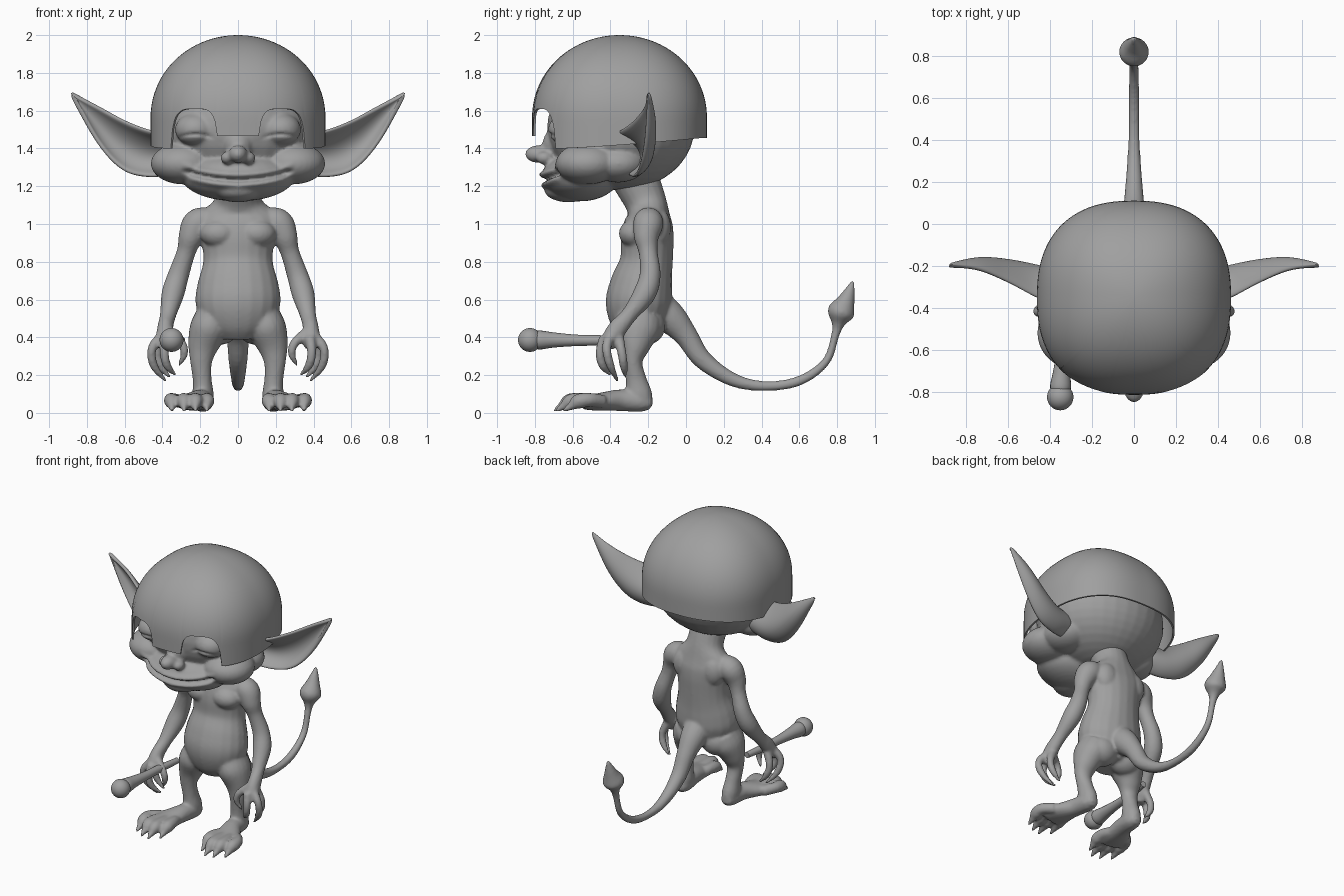
import bpy, bmesh, math
from mathutils import Vector, Matrix

cube = bpy.data.objects.get("Cube")
if cube:
    bpy.data.objects.remove(cube, do_unlink=True)

GREY = (.35, .35, .35, 1)
grey = bpy.data.materials.new("plain grey")
grey.use_nodes = True
grey.diffuse_color = GREY
grey.node_tree.nodes["Principled BSDF"].inputs["Base Color"].default_value = GREY


def smooth_path(points, steps):
    """Catmull-Rom interpolation through tuples of any length."""
    pts = [Vector(p) for p in points]
    pts = [pts[0] * 2 - pts[1]] + pts + [pts[-1] * 2 - pts[-2]]
    out = []
    for i in range(1, len(pts) - 2):
        a, b, c, d = pts[i - 1:i + 3]
        for k in range(steps):
            t = k / steps
            out.append((b * 2 + (c - a) * t + (a * 2 - b * 5 + c * 4 - d) * t ** 2
                        + (b * 3 - a - c * 3 + d) * t ** 3) / 2)
    return out + [pts[-2]]


def skin(bm, rows, closed):
    """Bridge consecutive rows of vertices with quads."""
    for low, high in zip(rows, rows[1:]):
        n = len(low)
        for j in range(n if closed else n - 1):
            k = (j + 1) % n
            bm.faces.new((low[j], low[k], high[k], high[j]))


def tube(bm, points, side=1, steps=5, sides=20):
    """Limb through (x, y, z, width radius, depth radius) stations."""
    full = [tuple(p) if len(p) == 5 else tuple(p) + (p[3],) for p in points]
    path = smooth_path(full, steps)
    centres = [Vector((p[0] * side, p[1], p[2])) for p in path]
    rows = []
    for i, (p, c) in enumerate(zip(path, centres)):
        t = (centres[min(i + 1, len(path) - 1)] - centres[max(i - 1, 0)]).normalized()
        across = (Vector((1, 0, 0)) - t * t.x).normalized()
        deep = t.cross(across)
        ring = []
        for j in range(sides):
            a = math.tau * j / sides
            ring.append(bm.verts.new(c + across * max(p[3], .003) * math.cos(a)
                                     + deep * max(p[4], .003) * math.sin(a)))
        rows.append(ring)
    skin(bm, rows, True)
    bm.faces.new(rows[0][::-1])
    bm.faces.new(rows[-1])


def blob(bm, centre, radii, side=1):
    place = Matrix.Translation((centre[0] * side, centre[1], centre[2]))
    bmesh.ops.create_uvsphere(bm, u_segments=32, v_segments=20, radius=1,
                              matrix=place @ Matrix.Diagonal((*radii, 1)))


def make(name, bm):
    bmesh.ops.recalc_face_normals(bm, faces=bm.faces)
    mesh = bpy.data.meshes.new(name)
    bm.to_mesh(mesh)
    bm.free()
    ob = bpy.data.objects.new(name, mesh)
    bpy.context.collection.objects.link(ob)
    return ob


def finish(ob, angle=50):
    """Bake the modifiers, then shade smooth and colour."""
    graph = bpy.context.evaluated_depsgraph_get()
    mesh = bpy.data.meshes.new_from_object(ob.evaluated_get(graph), depsgraph=graph)
    ob.modifiers.clear()
    ob.data = mesh
    mesh.materials.clear()
    mesh.materials.append(grey)
    mesh.shade_smooth()
    mesh.set_sharp_from_angle(angle=math.radians(angle))


def fuse(ob, voxel, rounds):
    remesh = ob.modifiers.new("fuse", 'REMESH')
    remesh.mode = 'VOXEL'
    remesh.voxel_size = voxel
    soften = ob.modifiers.new("soften", 'SMOOTH')
    soften.factor = .5
    soften.iterations = rounds
    finish(ob, 80)


# Body: torso, tail and mirrored limbs fused into one skin
bm = bmesh.new()
tube(bm, [(0, -.24, .40, .12, .10), (0, -.25, .48, .19, .15), (0, -.25, .58, .225, .175),
          (0, -.235, .68, .215, .165), (0, -.21, .8, .185, .14), (0, -.205, .92, .195, .14),
          (0, -.2, 1, .22, .13), (0, -.2, 1.06, .2, .11), (0, -.215, 1.12, .13, .11),
          (0, -.25, 1.2, .12, .12), (0, -.3, 1.3, .13, .13)])
tube(bm, [(0, -.18, .58, .1), (0, -.08, .5, .085), (0, 0, .41, .062), (0, .09, .28, .05),
          (0, .25, .175, .036), (0, .42, .142, .026), (0, .6, .17, .026),
          (0, .74, .27, .022), (0, .79, .41, .022), (0, .805, .47, .035),
          (0, .82, .53, .072), (0, .85, .6, .045), (0, .885, .7, .008)])
for s in (1, -1):
    # Chest, shoulder blade and seat
    blob(bm, (.1, -.27, .95), (.1, .085, .075), s)
    blob(bm, (.11, -.14, .98), (.08, .06, .1), s)
    blob(bm, (.1, -.21, .46), (.11, .1, .1), s)
    # Arm
    tube(bm, [(.15, -.2, 1.02, .07), (.215, -.2, 1, .08), (.25, -.21, .93, .066),
              (.275, -.2, .85, .05), (.315, -.19, .73, .056), (.345, -.22, .63, .06),
              (.37, -.3, .52, .043), (.385, -.36, .45, .042, .05),
              (.385, -.4, .39, .05, .045), (.385, -.41, .34, .03)], s)
    # Fingers and thumb, ending in claws
    tube(bm, [(.4, -.4, .41, .03), (.455, -.42, .34, .024), (.445, -.4, .25, .022),
              (.38, -.36, .165, .008)], s)
    tube(bm, [(.39, -.36, .41, .03), (.425, -.34, .32, .024), (.41, -.33, .25, .022),
              (.36, -.32, .185, .008)], s)
    tube(bm, [(.38, -.43, .4, .03), (.39, -.455, .32, .024), (.375, -.44, .25, .022),
              (.33, -.4, .2, .008)], s)
    tube(bm, [(.37, -.39, .43, .03), (.3, -.42, .37, .024), (.285, -.42, .31, .02),
              (.315, -.4, .25, .008)], s)
    # Leg and foot
    tube(bm, [(.13, -.25, .5, .1, .12), (.16, -.26, .43, .1, .12), (.185, -.27, .35, .08, .08),
              (.195, -.28, .27, .058, .05), (.19, -.265, .18, .05, .055),
              (.185, -.25, .1, .056, .07), (.185, -.24, .03, .05, .065)], s)
    tube(bm, [(.185, -.185, .05, .035, .035), (.185, -.24, .06, .056, .055),
              (.2, -.35, .067, .062, .057), (.235, -.46, .058, .09, .047),
              (.25, -.54, .055, .1, .038)], s)
    for root, toe, reach in ((.18, .165, -.57), (.225, .225, -.62),
                             (.265, .285, -.61), (.3, .35, -.57)):
        tube(bm, [(root, -.44, .06, .036), (toe, reach + .06, .07, .036),
                  (toe, reach, .06, .04), (toe, reach - .04, .035, .022),
                  (toe, reach - .08, .01, .008)], s)
fuse(make("body", bm), .01, 4)

# Head: skull, muzzle, cheeks, nose and closed eyes
bm = bmesh.new()
blob(bm, (0, -.345, 1.51), (.43, .39, .33))
blob(bm, (0, -.56, 1.25), (.3, .205, .13))
blob(bm, (0, -.62, 1.18), (.13, .13, .065))
blob(bm, (0, -.68, 1.42), (.08, .08, .09))
blob(bm, (0, -.78, 1.37), (.05, .072, .047))
for s in (1, -1):
    blob(bm, (.29, -.52, 1.32), (.172, .17, .11), s)
    blob(bm, (.28, -.36, 1.32), (.15, .15, .1), s)
    blob(bm, (.055, -.75, 1.35), (.037, .045, .034), s)
    blob(bm, (.225, -.62, 1.5), (.108, .11, .088), s)
head = make("head", bm)
fuse(head, .011, 5)
# Mouth crease with lips, and eyelid creases
for v in head.data.vertices:
    x, y, z = abs(v.co.x), v.co.y, v.co.z
    if y < -.5 and v.normal.y < -.2:
        if x < .3:
            gap = z - (1.232 + .6 * x * x)
            fade = min(1, (.3 - x) / .06)
            v.co.y += fade * (.03 * math.exp(-(gap / .011) ** 2)
                              - .015 * math.exp(-((abs(gap) - .03) / .016) ** 2))
        lid = abs(x - .225)
        if lid < .1:
            gap = z - (1.475 - 2 * lid * lid)
            v.co.y += .014 * (1 - lid / .1) ** .5 * math.exp(-(gap / .009) ** 2)

# Ears: cupped leaves between an upper and a lower edge
upper = [(.36, -.39, 1.48), (.47, -.35, 1.495), (.6, -.28, 1.545), (.74, -.22, 1.62), (.885, -.2, 1.695)]
lower = [(.32, -.32, 1.27), (.47, -.28, 1.252), (.61, -.25, 1.29), (.74, -.22, 1.43), (.88, -.2, 1.685)]
for name, s in (("left_ear", 1), ("right_ear", -1)):
    bm = bmesh.new()
    top, low = smooth_path(upper, 5), smooth_path(lower, 5)
    rows = []
    for i, (u, l) in enumerate(zip(top, low)):
        t = i / (len(top) - 1)
        row = []
        for j in range(13):
            k = j / 12
            p = l.lerp(u, k)
            p.y += .115 * (1 - t * t) * (4 * k * (1 - k)) ** .8
            row.append(bm.verts.new((p.x * s, p.y, p.z)))
        rows.append(row)
    skin(bm, rows, False)
    ear = make(name, bm)
    thick = ear.modifiers.new("thickness", 'SOLIDIFY')
    thick.thickness = .024
    thick.offset = 0
    ear.modifiers.new("round", 'SUBSURF').levels = 1
    finish(ear, 80)


# Helmet: squarish dome with arched eye openings
def rim(x, y):
    a = abs(x)
    if y > -.5 or a > .348:
        return 1.4 + .055 * max(0, min(1, (y + .67) / .75)) ** 1.3
    d = (a - .23) / .12
    arch = 1.45 + .16 * math.sqrt(1 - d ** 4) if abs(d) < 1 else 0
    return max(1.465 if a < .2 else 1.4, arch)


bm = bmesh.new()
columns, levels, power = 240, 26, 2.4
rows = [[] for _ in range(levels + 1)]
for c in range(columns):
    a = math.tau * c / columns
    sx, cy = math.sin(a), -math.cos(a)
    reach = .463 * (abs(sx) ** power + abs(cy) ** power) ** (-1 / power)
    edge = rim(sx * reach, cy * reach - .352)
    for r in range(levels + 1):
        z = edge + (2 - edge) * math.sin(math.pi / 2 * r / levels)
        rise = max(0, (z - 1.56) / .44)
        w = reach * math.sqrt(max(0, 1 - rise ** 2.05))
        rows[r].append(bm.verts.new((sx * w, cy * w - .352, z)))
skin(bm, rows, True)
bmesh.ops.remove_doubles(bm, verts=bm.verts, dist=.0005)
helmet = make("helmet", bm)
shell = helmet.modifiers.new("shell", 'SOLIDIFY')
shell.thickness = .012
shell.offset = -1
finish(helmet, 40)

# Mace: tapered shaft with a ball end
bm = bmesh.new()
tube(bm, [(-.3, -.26, .385, .02), (-.325, -.45, .384, .027), (-.335, -.58, .384, .03),
          (-.345, -.7, .386, .04), (-.35, -.77, .386, .05), (-.352, -.8, .386, .045)])
blob(bm, (-.352, -.826, .386), (.063, .063, .063))
finish(make("mace", bm), 40)
